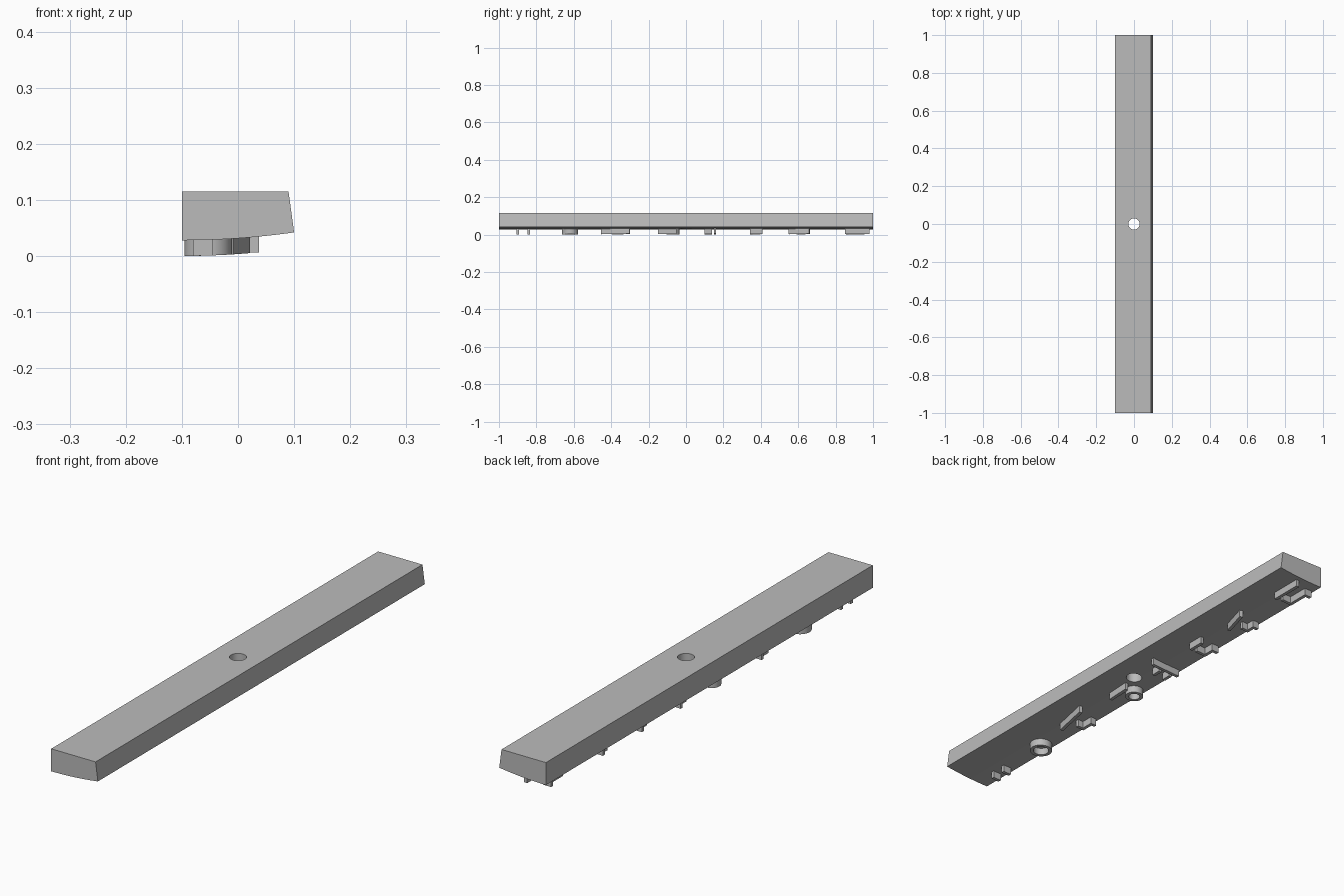
import bpy
import bmesh
import math
from mathutils import Vector

if "Cube" in bpy.data.objects:
    bpy.data.objects.remove(bpy.data.objects["Cube"], do_unlink=True)

grey = bpy.data.materials.new("plain grey")
grey.use_nodes = True
grey.diffuse_color = (0.5, 0.5, 0.5, 1)
grey.node_tree.nodes["Principled BSDF"].inputs["Base Color"].default_value = (0.5, 0.5, 0.5, 1)

RIB_DEPTH = 0.028
RIB_WIDTH = 0.013


def underside(x):
    """Height of the gently curved underside."""
    return 0.028 + 0.014 * ((x + 0.1) / 0.2) ** 2


def finish(name, bm):
    bmesh.ops.recalc_face_normals(bm, faces=bm.faces)
    mesh = bpy.data.meshes.new(name)
    bm.to_mesh(mesh)
    bm.free()
    mesh.materials.append(grey)
    obj = bpy.data.objects.new(name, mesh)
    bpy.context.collection.objects.link(obj)
    return obj


def smooth(obj):
    bpy.ops.object.select_all(action='DESELECT')
    obj.select_set(True)
    bpy.context.view_layer.objects.active = obj
    bpy.ops.object.shade_smooth_by_angle(angle=math.radians(30))


def rib(name, path, closed=False):
    """Thin upright wall following a path in plan, hanging from the underside."""
    pts = [Vector(p) for p in path]
    n = len(pts)
    bm = bmesh.new()
    rings = []
    for i, p in enumerate(pts):
        before = pts[i - 1] if closed or i else p
        after = pts[(i + 1) % n] if closed or i < n - 1 else p
        d_in = (p - before).normalized() if before != p else (after - p).normalized()
        d_out = (after - p).normalized() if after != p else d_in
        t = (d_in + d_out).normalized()
        side = Vector((-t.y, t.x)) * RIB_WIDTH / 2 / max(t.dot(d_in), 0.4)
        a, b = p + side, p - side
        rings.append([bm.verts.new((q.x, q.y, underside(q.x) + h))
                      for q, h in ((a, -RIB_DEPTH), (b, -RIB_DEPTH), (b, 0.003), (a, 0.003))])
    for i in range(n if closed else n - 1):
        r, s = rings[i], rings[(i + 1) % n]
        for k in range(4):
            bm.faces.new((r[k], r[(k + 1) % 4], s[(k + 1) % 4], s[k]))
    if not closed:
        bm.faces.new(rings[0])
        bm.faces.new(rings[-1])
    obj = finish(name, bm)
    smooth(obj)
    return obj


# Long bar: one cross-section extruded from front to back
steps = 16
section = [(-0.1, 0.115), (0.09, 0.115)]
section += [(x, underside(x)) for x in (0.1 - 0.2 * i / steps for i in range(steps + 1))]
bm = bmesh.new()
face = bm.faces.new([bm.verts.new((x, -1, z)) for x, z in section])
moved = bmesh.ops.extrude_face_region(bm, geom=[face])["geom"]
bmesh.ops.translate(bm, vec=(0, 2, 0), verts=[v for v in moved if isinstance(v, bmesh.types.BMVert)])
bar = finish("bar", bm)

# Round through hole in the middle
bpy.ops.mesh.primitive_cylinder_add(vertices=48, radius=0.03, depth=0.4, location=(0, 0, 0.07))
cutter = bpy.context.object
cutter.name = "hole_cutter"
cutter.hide_render = True
cut = bar.modifiers.new("hole", 'BOOLEAN')
cut.object = cutter
cut.operation = 'DIFFERENCE'
cut.solver = 'EXACT'
smooth(bar)
bpy.ops.object.modifier_apply(modifier=cut.name)
bpy.data.objects.remove(cutter, do_unlink=True)


# Raised ribs on the underside
def ring(name, x, y, radius):
    rib(name, [(x + radius * math.cos(math.tau * i / 32), y + radius * math.sin(math.tau * i / 32))
               for i in range(32)], closed=True)


for i, y in enumerate((-0.9, -0.84)):
    rib(f"front_peg_{i}", [(-0.08, y), (-0.045, y)])

ring("large_ring", -0.053, -0.62, 0.036)
ring("small_ring", -0.06, -0.07, 0.028)
rib("ring_side_rib", [(-0.01, -0.15), (-0.005, -0.05)])

# Cross rib with two short stubs
rib("cross_rib", [(-0.09, 0.155), (0.037, 0.155)])
for i, x in enumerate((-0.065, -0.015)):
    rib(f"cross_stub_{i}", [(x, 0.1), (x, 0.14)])

# Angled ribs, each beside a stepped rib
for i, (y, half) in enumerate(((-0.372, 0.08), (0.608, 0.058))):
    rib(f"slanted_rib_{i}", [(-0.015, y - half), (0.015, y + half * 0.9)])
    rib(f"stepped_rib_{i}", [(-0.04, y - half * 0.2), (-0.07, y - half * 0.2),
                             (-0.07, y + half * 0.4), (-0.09, y + half * 0.4)])

# Straight ribs, each beside a hooked rib
for i, (y, half) in enumerate(((0.375, 0.034), (0.915, 0.066))):
    rib(f"straight_rib_{i}", [(0.0, y - half), (0.0, y + half)])
    rib(f"hooked_rib_{i}", [(-0.02, y - half * 0.8), (-0.065, y - half * 0.8),
                            (-0.065, y + half * 0.5), (-0.09, y + half * 0.5)])
